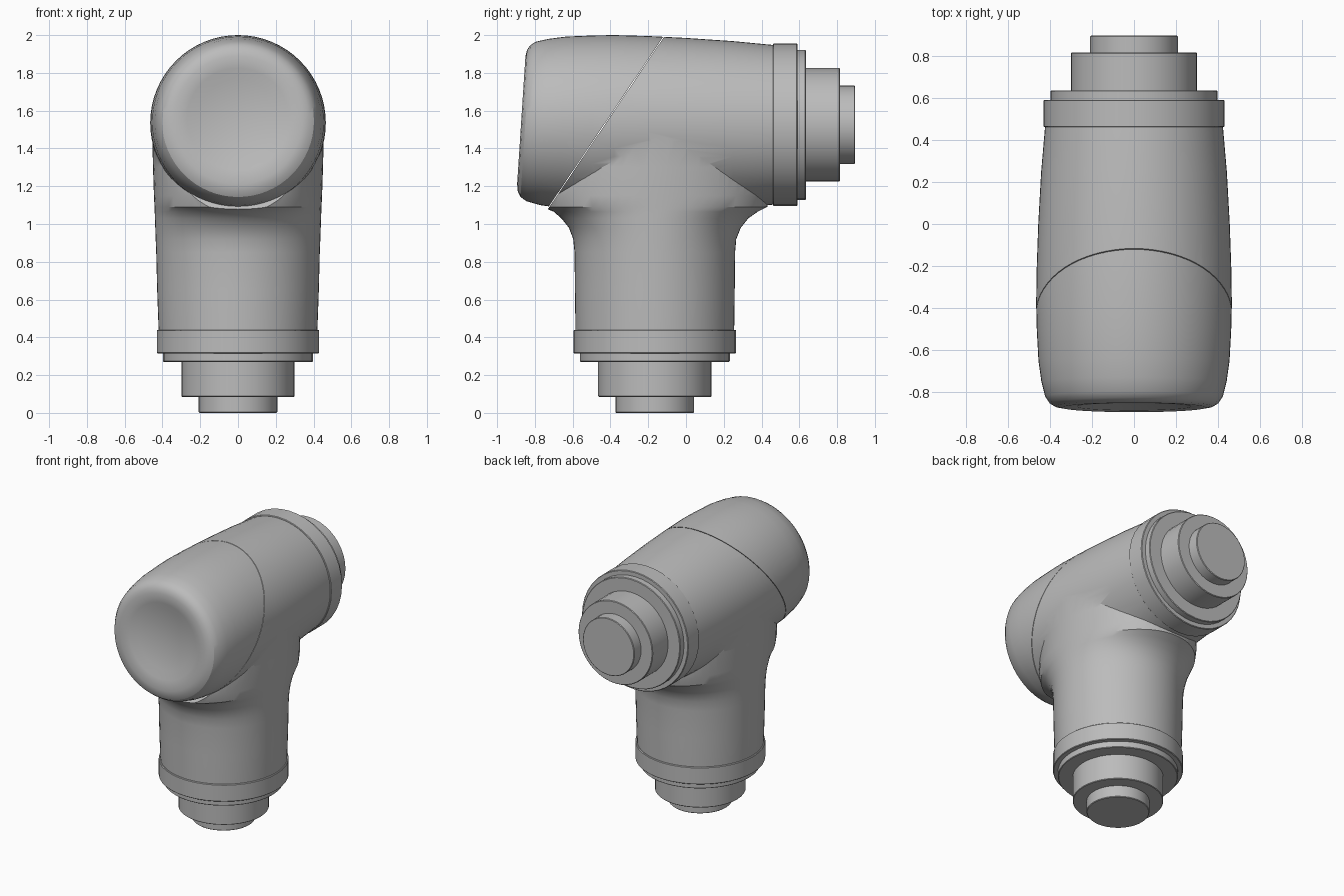
import bpy, bmesh, math
from mathutils import Vector

if "Cube" in bpy.data.objects:
    bpy.data.objects.remove(bpy.data.objects["Cube"])

grey = bpy.data.materials.new("mid grey")
grey.diffuse_color = (0.5, 0.5, 0.5, 1)
grey.use_nodes = True
grey.node_tree.nodes["Principled BSDF"].inputs["Base Color"].default_value = grey.diffuse_color


def add_object(name, bm):
    bmesh.ops.recalc_face_normals(bm, faces=bm.faces)
    mesh = bpy.data.meshes.new(name)
    bm.to_mesh(mesh)
    bm.free()
    ob = bpy.data.objects.new(name, mesh)
    bpy.context.collection.objects.link(ob)
    mesh.materials.append(grey)
    return ob


def loft(name, rings):
    """Skin a list of equal-length point rings and close both ends."""
    bm = bmesh.new()
    rows = [[bm.verts.new(p) for p in ring] for ring in rings]
    n = len(rows[0])
    for a, b in zip(rows, rows[1:]):
        for i in range(n):
            j = (i + 1) % n
            bm.faces.new((a[i], a[j], b[j], b[i]))
    bm.faces.new(rows[0])
    bm.faces.new(rows[-1])
    return add_object(name, bm)


def select_only(ob):
    bpy.ops.object.select_all(action='DESELECT')
    ob.select_set(True)
    bpy.context.view_layer.objects.active = ob


def smooth(ob, angle=30):
    select_only(ob)
    bpy.ops.object.shade_smooth_by_angle(angle=math.radians(angle))


def slice_keep(ob, point, normal):
    """Cut by a plane, removing the side the normal points to."""
    bm = bmesh.new()
    bm.from_mesh(ob.data)
    geom = bm.verts[:] + bm.edges[:] + bm.faces[:]
    cut = bmesh.ops.bisect_plane(bm, geom=geom, dist=1e-5, plane_co=point,
                                 plane_no=normal, clear_outer=True)
    edges = [e for e in cut["geom_cut"] if isinstance(e, bmesh.types.BMEdge)]
    bmesh.ops.holes_fill(bm, edges=edges, sides=0)
    bm.to_mesh(ob.data)
    bm.free()


N = 64


def circle(n=N):
    return [(math.cos(2 * math.pi * i / n), math.sin(2 * math.pi * i / n)) for i in range(n)]


def barrel(name):
    # y at the axis, centre height, radius, lean of the ring
    rows = [(-0.845, 1.555, 0.215, 0.065), (-0.868, 1.555, 0.27, 0.065),
            (-0.872, 1.55, 0.34, 0.065), (-0.866, 1.547, 0.375, 0.065),
            (-0.85, 1.545, 0.402, 0.065), (-0.82, 1.543, 0.422, 0.06),
            (-0.75, 1.54, 0.44, 0.05), (-0.65, 1.538, 0.454, 0.03),
            (-0.50, 1.536, 0.462, 0.01), (-0.38, 1.535, 0.465, 0),
            (-0.20, 1.533, 0.462, 0), (0.0, 1.53, 0.455, 0),
            (0.25, 1.527, 0.441, 0), (0.47, 1.525, 0.422, 0)]
    return loft(name, [[(r * c, y + lean * r * s, zc + r * s) for c, s in circle()]
                       for y, zc, r, lean in rows])


# Body: barrel joined to a flared upright tube
body = barrel("elbow_body")
flare = [(0.43, -0.585, 0.255, 0.420), (0.65, -0.588, 0.258, 0.428),
         (0.85, -0.590, 0.260, 0.433), (0.92, -0.597, 0.266, 0.436),
         (0.98, -0.620, 0.290, 0.438), (1.03, -0.660, 0.330, 0.440),
         (1.065, -0.70, 0.380, 0.441), (1.09, -0.76, 0.430, 0.442),
         (1.15, -0.78, 0.445, 0.445), (1.30, -0.77, 0.445, 0.450),
         (1.50, -0.75, 0.440, 0.455)]
tube = loft("upright_tube", [[(w * c, (f + b) / 2 + (b - f) / 2 * s, z) for c, s in circle()]
                             for z, f, b, w in flare])
mod = body.modifiers.new("join", 'BOOLEAN')
mod.operation, mod.solver, mod.object = 'UNION', 'EXACT', tube
select_only(body)
bpy.ops.object.modifier_apply(modifier="join")
bpy.data.objects.remove(tube)

# Slanted seam between the body and the front cover
seam = Vector((0, -0.12, 1.985))
normal = Vector((0, -0.905, 0.61)).normalized()
slice_keep(body, seam, normal)
cover = barrel("front_cover")
slice_keep(cover, seam + normal * 0.004, -normal)
smooth(body)
smooth(cover, 25)


# Stepped connectors on the back and bottom
def step(name, radius, a, b, centre, axis):
    def ring(r, t):
        if axis == 'y':
            return [(r * c, t, centre + r * s) for c, s in circle(40)]
        return [(r * c, centre + r * s, t) for c, s in circle(40)]
    e = 0.004
    ob = loft(name, [ring(radius - e, a), ring(radius, a + e),
                     ring(radius, b - e), ring(radius - e, b)])
    smooth(ob)


for part, radius, y0, y1, z0, z1 in [("collar", 0.43, 0.46, 0.59, 0.315, 0.44),
                                     ("lip", 0.397, 0.58, 0.635, 0.27, 0.325),
                                     ("flange", 0.30, 0.625, 0.815, 0.085, 0.28),
                                     ("spigot", 0.208, 0.805, 0.895, 0.0, 0.095)]:
    step("back_" + part, radius, y0, y1, 1.525, 'y')
    step("bottom_" + part, radius, z0, z1, -0.165, 'z')
